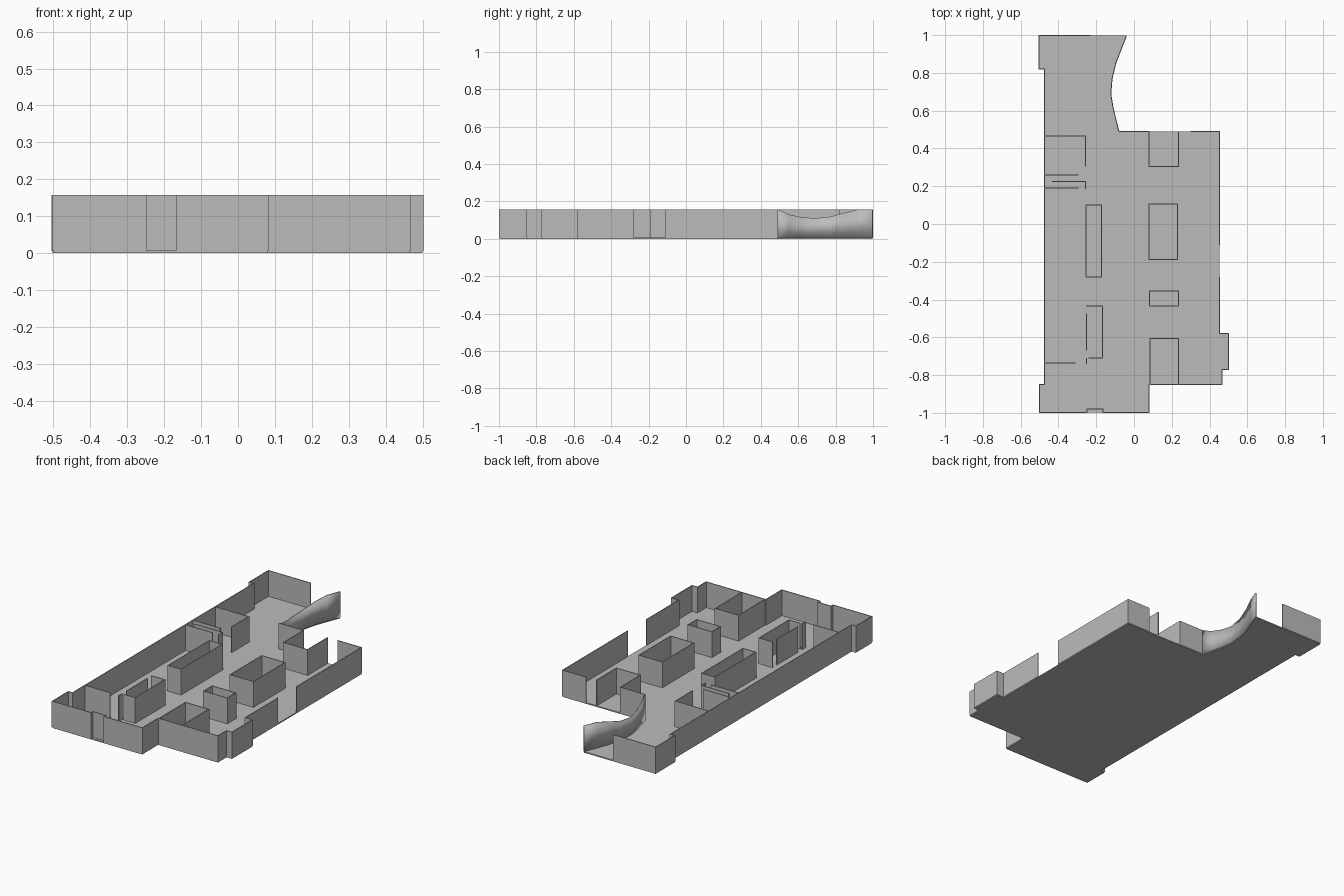
import bpy
import bmesh

cube = bpy.data.objects.get("Cube")
if cube:
    bpy.data.objects.remove(cube, do_unlink=True)

BASE, TOP, THICK = 0.006, 0.157, 0.005

grey = bpy.data.materials.new("plain_grey")
grey.use_nodes = True
grey.diffuse_color = (0.5, 0.5, 0.5, 1)
shader = next(n for n in grey.node_tree.nodes if n.type == 'BSDF_PRINCIPLED')
shader.inputs["Base Color"].default_value = grey.diffuse_color


def finish(bm, name):
    mesh = bpy.data.meshes.new(name)
    bm.to_mesh(mesh)
    bm.free()
    mesh.materials.append(grey)
    obj = bpy.data.objects.new(name, mesh)
    bpy.context.collection.objects.link(obj)
    return obj


def wall(name, path, closed=False):
    """Thin upright wall along a plan path; a point may carry its own top height."""
    bm = bmesh.new()
    cols = []
    for x, y, *top in path:
        z = top[0] if top else TOP
        cols.append((bm.verts.new((x, y, BASE)), bm.verts.new((x, y, z))))
    pairs = list(zip(cols, cols[1:]))
    if closed:
        pairs.append((cols[-1], cols[0]))
    for a, b in pairs:
        bm.faces.new((a[0], b[0], b[1], a[1]))
    obj = finish(bm, name)
    mod = obj.modifiers.new("thickness", 'SOLIDIFY')
    mod.thickness, mod.offset, mod.use_even_offset = THICK, 0, True
    return obj


def box(name, x0, x1, y0, y1):
    return wall(name, [(x0, y0), (x1, y0), (x1, y1), (x0, y1)], closed=True)


# Curved rear wall with a dipped top edge
curve = [(-0.08, 0.49), (-0.095, 0.55, 0.13), (-0.112, 0.62, 0.115),
         (-0.123, 0.69, 0.11), (-0.116, 0.77, 0.118), (-0.097, 0.85, 0.14),
         (-0.07, 0.92), (-0.04, 0.997)]

# Outer wall runs, split at the door openings
left_run = [(-0.23, 0.997), (-0.502, 0.997), (-0.502, 0.82), (-0.473, 0.82),
            (-0.473, -0.85), (-0.5, -0.85), (-0.5, -0.997)]
door_recess = [(-0.25, -0.997), (-0.25, -0.98), (-0.165, -0.98), (-0.165, -0.997)]
right_run = [(0.08, -0.997), (0.08, -0.85), (0.465, -0.85), (0.465, -0.77),
             (0.5, -0.77), (0.5, -0.58), (0.453, -0.58), (0.453, -0.28)]
rear_run = [(0.453, -0.11), (0.453, 0.49), (0.30, 0.49)]

# Floor slab follows the outer walls
bm = bmesh.new()
outline = left_run + right_run + rear_run[:2] + curve
face = bm.faces.new([bm.verts.new((p[0], p[1], 0)) for p in outline])
slab = bmesh.ops.extrude_face_region(bm, geom=[face])
bmesh.ops.translate(bm, vec=(0, 0, BASE + 0.001),
                    verts=[v for v in slab["geom"] if isinstance(v, bmesh.types.BMVert)])
bmesh.ops.recalc_face_normals(bm, faces=bm.faces)
finish(bm, "floor")

wall("outer_wall", left_run + door_recess + right_run)
wall("right_rear_wall", rear_run)
curved = wall("curved_wall", curve)

# Rear alcove, open at the back
wall("rear_alcove", [(-0.08, 0.49), (0.08, 0.49), (0.08, 0.305),
                     (0.235, 0.305), (0.235, 0.49)])

# Free-standing boxes
box("left_middle_box", -0.255, -0.172, -0.28, 0.10)
box("right_middle_box", 0.08, 0.23, -0.187, 0.105)
box("small_box", 0.082, 0.235, -0.435, -0.355)

# Front right room
wall("front_right_room", [(0.085, -0.85), (0.085, -0.605),
                          (0.235, -0.605), (0.235, -0.85)])

# Front left room with door openings on its left side
wall("front_left_room", [(-0.255, -0.435), (-0.167, -0.435),
                         (-0.167, -0.71), (-0.24, -0.71)])
wall("front_left_room_side", [(-0.252, -0.475), (-0.252, -0.67)])
wall("front_left_post", [(-0.252, -0.71), (-0.252, -0.74)])
wall("front_left_partition", [(-0.473, -0.735), (-0.31, -0.735)])

# Rear left room and the staggered partitions in front of it
wall("rear_left_room", [(-0.473, 0.465), (-0.257, 0.465), (-0.257, 0.305)])
for i, y in enumerate((0.26, 0.19)):
    wall(f"side_partition_{i + 1}", [(-0.473, y), (-0.295, y)])
wall("middle_partition", [(-0.435, 0.225), (-0.257, 0.225), (-0.257, 0.185)])

# Soft shading on the curved wall only
bpy.ops.object.select_all(action='DESELECT')
curved.select_set(True)
bpy.context.view_layer.objects.active = curved
bpy.ops.object.shade_smooth_by_angle()
